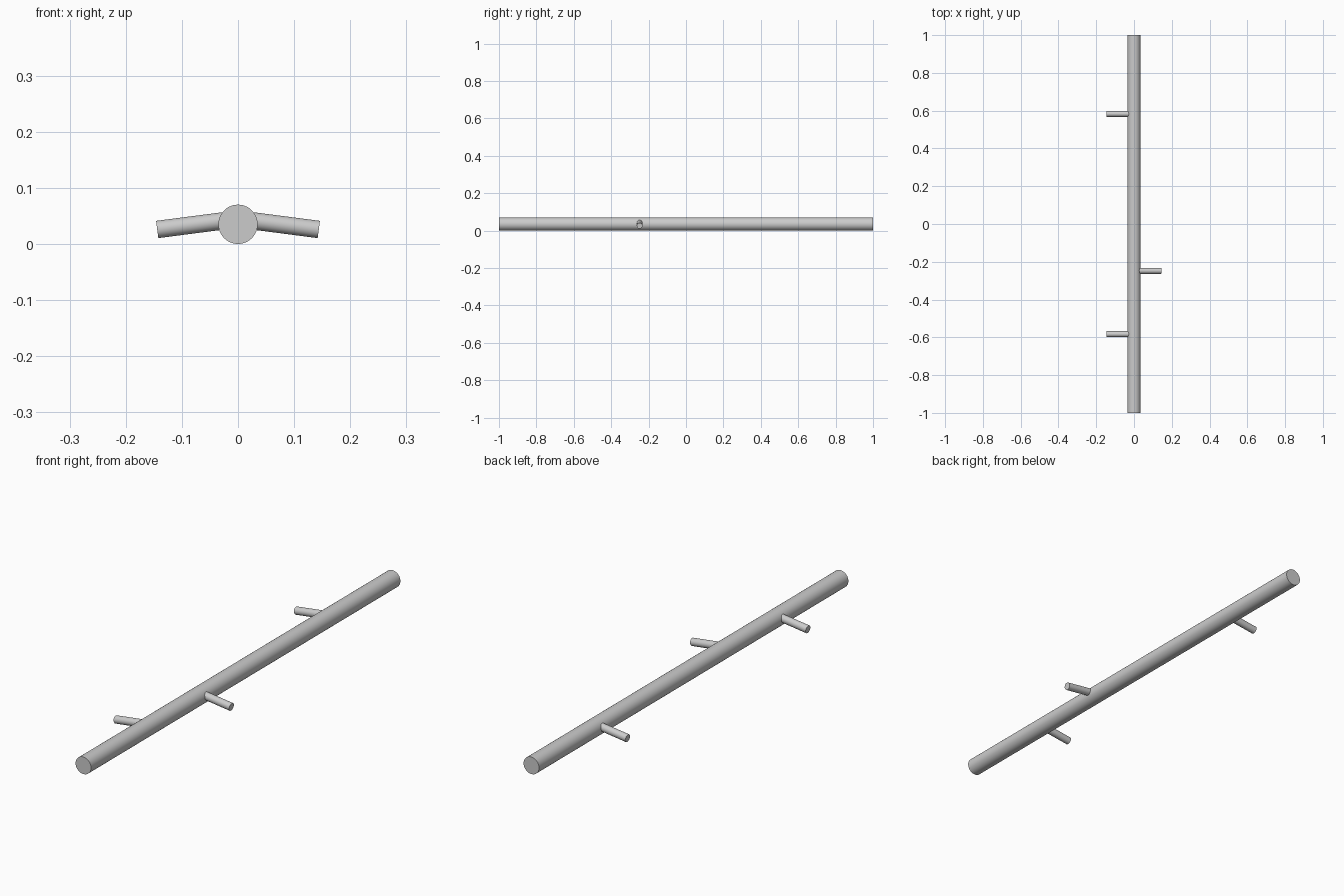
import bpy
from mathutils import Vector

if "Cube" in bpy.data.objects:
    bpy.data.objects.remove(bpy.data.objects["Cube"])


def rod(name, start, end, radius, sides=32):
    """Closed smooth cylinder running between two points."""
    a, b = Vector(start), Vector(end)
    bpy.ops.mesh.primitive_cylinder_add(
        vertices=sides, radius=radius, depth=(b - a).length,
        location=(a + b) / 2,
        rotation=(b - a).to_track_quat('Z', 'Y').to_euler())
    ob = bpy.context.object
    ob.name = name
    bpy.ops.object.shade_smooth_by_angle()
    return ob


R = 0.035  # main pole radius, resting on the ground

# Long main pole
rod("main_pole", (0, -1, R), (0, 1, R), R, 48)

# Short pegs sloping slightly down, two on the left and one on the right
for i, (side, y) in enumerate([(-1, -0.583), (-1, 0.583), (1, -0.248)]):
    rod(f"side_peg_{i + 1}", (side * 0.015, y, 0.0425),
        (side * 0.144, y, 0.0257), 0.0155)
